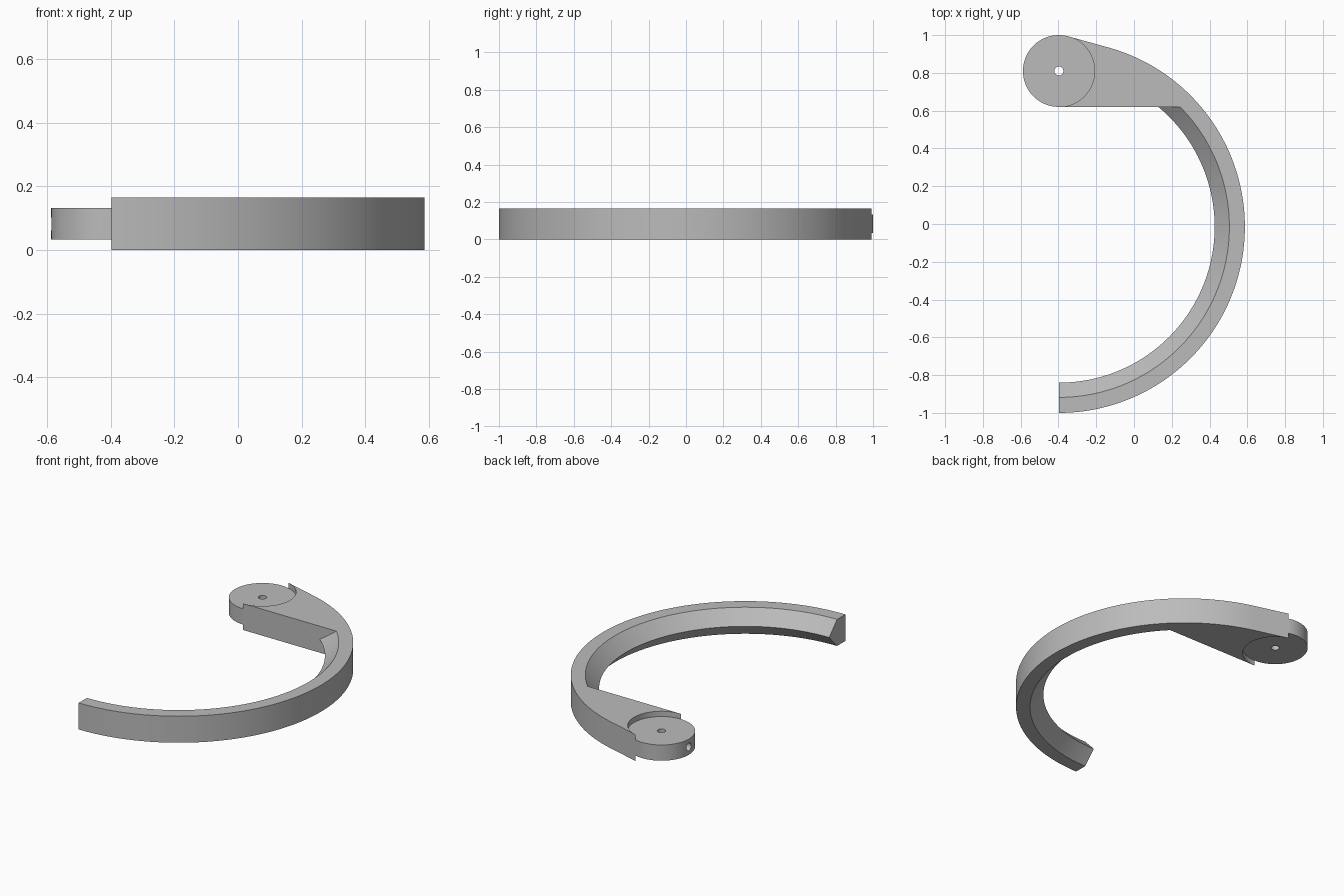
import bpy, bmesh, math
from math import sin, cos, radians
from mathutils import Vector

cube = bpy.data.objects.get("Cube")
if cube:
    bpy.data.objects.remove(cube, do_unlink=True)

CX, RING_Y, HUB_Y = -0.398, -0.015, 0.81
R_OUT, R_EDGE, R_TIP, R_HUB = 0.985, 0.903, 0.825, 0.19
H = 0.165
ARM_Y = HUB_Y - R_HUB

grey = bpy.data.materials.new("light_grey")
grey.use_nodes = True
grey.diffuse_color = (0.5, 0.5, 0.5, 1)
grey.node_tree.nodes["Principled BSDF"].inputs["Base Color"].default_value = (0.5, 0.5, 0.5, 1)


def arc(cy, r, a0, a1, n):
    """Points on a circle about (CX, cy), angles in radians."""
    return [(CX + r * cos(a0 + (a1 - a0) * i / n),
             cy + r * sin(a0 + (a1 - a0) * i / n)) for i in range(n + 1)]


def finish(bm, name):
    bmesh.ops.recalc_face_normals(bm, faces=bm.faces)
    mesh = bpy.data.meshes.new(name)
    bm.to_mesh(mesh)
    bm.free()
    mesh.materials.append(grey)
    obj = bpy.data.objects.new(name, mesh)
    bpy.context.collection.objects.link(obj)
    return obj


def smooth(obj):
    bpy.ops.object.select_all(action='DESELECT')
    obj.select_set(True)
    bpy.context.view_layer.objects.active = obj
    bpy.ops.object.shade_smooth_by_angle(angle=radians(25))


def prism(name, outline, z0, z1):
    bm = bmesh.new()
    face = bm.faces.new([bm.verts.new((x, y, z0)) for x, y in outline])
    top = bmesh.ops.extrude_face_region(bm, geom=[face])["geom"]
    bmesh.ops.translate(bm, vec=(0, 0, z1 - z0),
                        verts=[v for v in top if isinstance(v, bmesh.types.BMVert)])
    return finish(bm, name)


# Curved band: five-sided section with a pointed inner edge, trimmed at the arm
section = [(R_OUT, 0), (R_OUT, H), (R_EDGE, H), (R_TIP, H / 2), (R_EDGE, 0)]
bm = bmesh.new()
paths = [[bm.verts.new((x, y, z)) for x, y in arc(RING_Y, r, radians(-90), radians(60), 100)]
         for r, z in section]
for p, q in zip(paths, paths[1:] + paths[:1]):
    for i in range(len(p) - 1):
        bm.faces.new((p[i], p[i + 1], q[i + 1], q[i]))
bm.faces.new([p[0] for p in paths])
bmesh.ops.bisect_plane(bm, geom=bm.verts[:] + bm.edges[:] + bm.faces[:],
                       plane_co=(0, ARM_Y, 0), plane_no=(0, 1, 0), clear_outer=True)
bmesh.ops.holes_fill(bm, edges=[e for e in bm.edges if e.is_boundary])
smooth(finish(bm, "curved_band"))

# Arm: outer edge runs along the band, then tangent to the hub; scooped around the hub
tangent = math.asin((R_OUT - R_HUB) / (HUB_Y - RING_Y))
start = math.asin((ARM_Y - RING_Y) / R_OUT)
outline = arc(RING_Y, R_OUT, start, tangent, 30) + arc(HUB_Y, R_HUB, tangent, radians(-90), 40)
smooth(prism("hinge_arm", outline, 0, H))

# Hub disc with an upright pivot hole and a side hole reaching it
hub = prism("hub_disc", arc(HUB_Y, R_HUB, 0, 2 * math.pi, 96)[:-1], 0.034, 0.132)


def drill(target, location, rotation, depth):
    bpy.ops.mesh.primitive_cylinder_add(vertices=24, radius=0.024, depth=depth,
                                        location=location, rotation=rotation)
    cutter = bpy.context.object
    cutter.hide_render = True
    cutter.data.materials.append(grey)
    mod = target.modifiers.new("hole", 'BOOLEAN')
    mod.operation, mod.solver, mod.object = 'DIFFERENCE', 'EXACT', cutter
    bpy.ops.object.select_all(action='DESELECT')
    target.select_set(True)
    bpy.context.view_layer.objects.active = target
    bpy.ops.object.modifier_apply(modifier=mod.name)
    bpy.data.objects.remove(cutter, do_unlink=True)


drill(hub, (CX, HUB_Y, H / 2), (0, 0, 0), 0.4)
drill(hub, (CX - 0.15, HUB_Y, H / 2), (0, radians(90), 0), 0.3)
smooth(hub)
